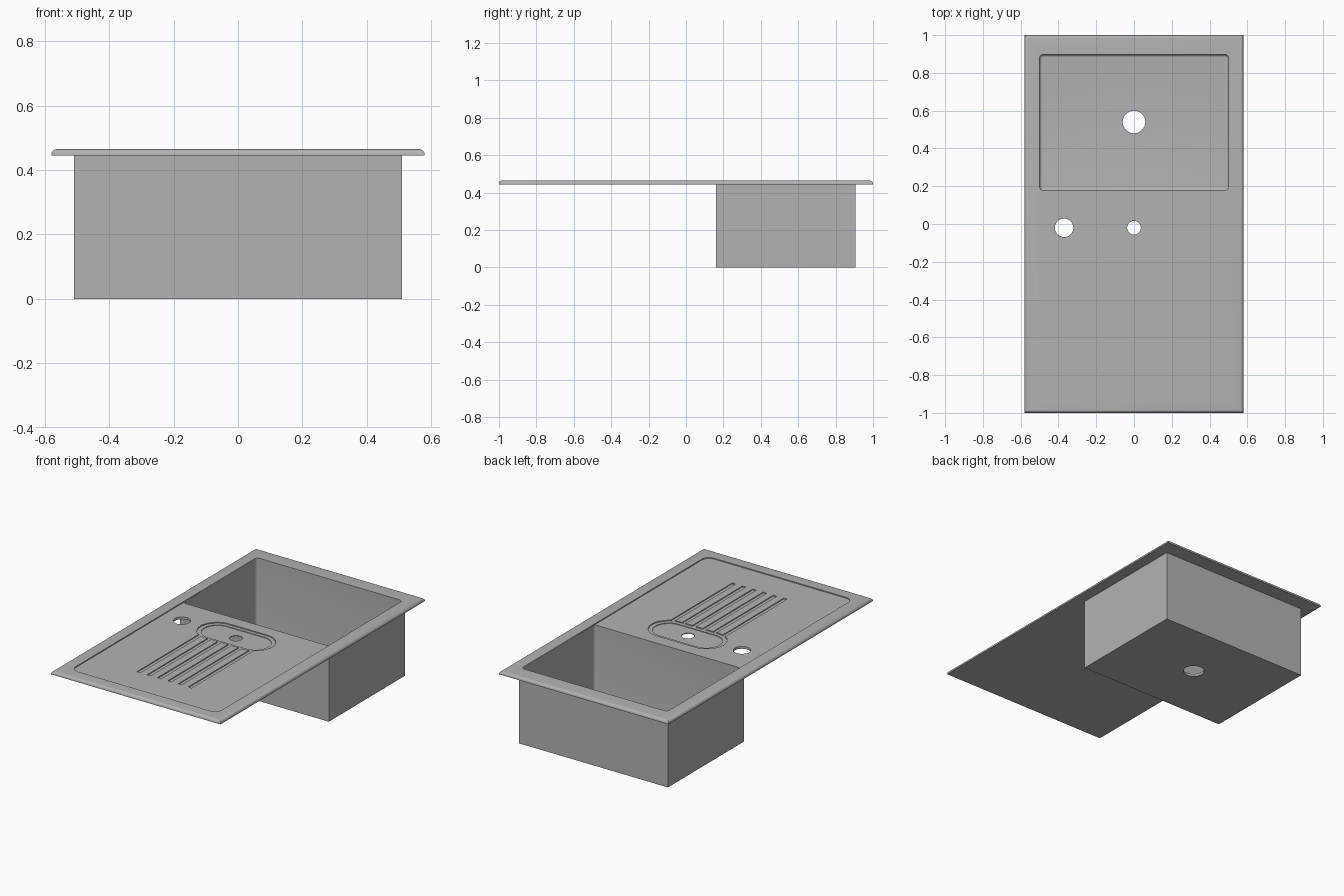
import bpy, bmesh, math
from mathutils import Vector

cube = bpy.data.objects.get("Cube")
if cube:
    bpy.data.objects.remove(cube, do_unlink=True)

# Levels of the worktop, from the top down
TOP, TRAY, STEP, DISH, UNDER = 0.465, 0.459, 0.453, 0.449, 0.445

steel = bpy.data.materials.new("grey steel")
steel.use_nodes = True
grey = (0.45, 0.45, 0.45, 1)
steel.diffuse_color = grey
steel.node_tree.nodes["Principled BSDF"].inputs["Base Color"].default_value = grey


def prism(name, x0, x1, y0, y1, z0, z1, radius=0, segments=8, floor_fillet=0, top_round=0):
    """Upright block with rounded corners, and optionally a rounded floor or top edge."""
    bm = bmesh.new()
    points = []
    corners = [(x1, y1, -1, -1), (x0, y1, 1, -1), (x0, y0, 1, 1), (x1, y0, -1, 1)]
    for i, (x, y, sx, sy) in enumerate(corners):
        steps = segments if radius else 0
        for s in range(steps + 1):
            a = math.pi / 2 * (i + s / max(steps, 1))
            points.append(Vector((x + radius * (sx + math.cos(a)),
                                  y + radius * (sy + math.sin(a)), z0)))
    if not radius:
        points = [Vector((x, y, z0)) for x, y, _, _ in corners]
    base = bm.faces.new([bm.verts.new(p) for p in points])
    out = bmesh.ops.extrude_face_region(bm, geom=[base])
    lifted = [v for v in out["geom"] if isinstance(v, bmesh.types.BMVert)]
    bmesh.ops.translate(bm, verts=lifted, vec=(0, 0, z1 - z0))
    bmesh.ops.remove_doubles(bm, verts=bm.verts, dist=1e-5)
    bmesh.ops.recalc_face_normals(bm, faces=bm.faces)
    for level, size in ((z0, floor_fillet), (z1, top_round)):
        if size:
            rim = [e for e in bm.edges if all(abs(v.co.z - level) < 1e-5 for v in e.verts)]
            bmesh.ops.bevel(bm, geom=rim, offset=size, segments=5, profile=0.5,
                            affect='EDGES')
    mesh = bpy.data.meshes.new(name)
    bm.to_mesh(mesh)
    bm.free()
    mesh.materials.append(steel)
    obj = bpy.data.objects.new(name, mesh)
    bpy.context.collection.objects.link(obj)
    return obj


def combine(body, tool, operation='DIFFERENCE'):
    """Apply a boolean to the body and discard the tool."""
    tool.hide_render = True
    mod = body.modifiers.new("boolean", 'BOOLEAN')
    mod.operation, mod.solver, mod.object = operation, 'EXACT', tool
    bpy.ops.object.select_all(action='DESELECT')
    bpy.context.view_layer.objects.active = body
    body.select_set(True)
    bpy.ops.object.modifier_apply(modifier=mod.name)
    bpy.data.objects.remove(tool, do_unlink=True)


def cut_hole(body, x, y, r, z0, z1):
    combine(body, prism("hole", x - r, x + r, y - r, y + r, z0, z1, r, 10))


# Worktop with rounded upper edge, and the basin box below it
sink = prism("sink", -0.58, 0.58, -1, 1, UNDER, TOP, top_round=0.017)
combine(sink, prism("basin_box", -0.51, 0.51, 0.16, 0.905, 0, UNDER + 0.006), 'UNION')

# Shallow drainer tray running into the basin
combine(sink, prism("tray", -0.501, 0.501, -0.92, 0.4, TRAY, 0.5, 0.05))

# Basin hollow
combine(sink, prism("hollow", -0.5, 0.5, 0.178, 0.897, 0.015, 0.5, 0.02, 6, floor_fillet=0.015))

# Stepped oval dish
combine(sink, prism("oval_step", -0.245, 0.245, -0.13, 0.098, STEP, 0.5, 0.114, 14))
combine(sink, prism("oval_dish", -0.22, 0.22, -0.108, 0.076, DISH, 0.5, 0.092, 14))

# Drain grooves leading into the dish
for k in range(6):
    x = -0.177 + 0.0705 * k
    combine(sink, prism("groove", x - 0.012, x + 0.012, -0.72, -0.09, STEP + 0.0003, 0.5))

# Tap hole, dish drain and basin drain
cut_hole(sink, -0.37, -0.02, 0.049, 0.4, 0.5)
cut_hole(sink, 0, -0.02, 0.036, 0.4, 0.5)
cut_hole(sink, 0, 0.54, 0.06, -0.1, 0.1)

bpy.ops.object.shade_smooth_by_angle(angle=math.radians(30))
